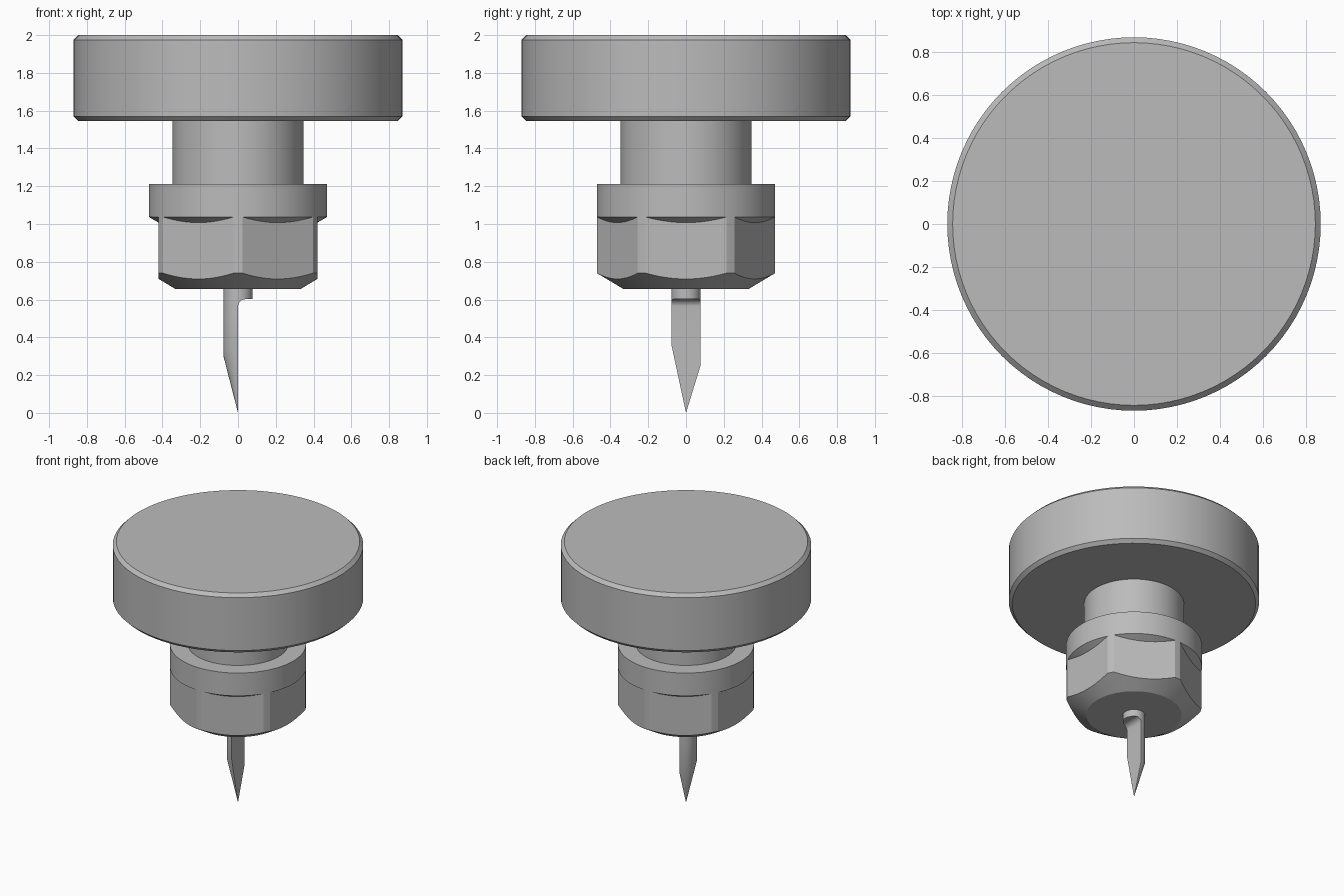
import bpy
import bmesh
from math import cos, sin, pi, acos, radians
from mathutils import Vector

cube = bpy.data.objects.get("Cube")
if cube:
    bpy.data.objects.remove(cube, do_unlink=True)

steel = bpy.data.materials.new("steel_grey")
steel.use_nodes = True
colour = (0.5, 0.5, 0.5, 1)
steel.diffuse_color = colour
steel.node_tree.nodes["Principled BSDF"].inputs["Base Color"].default_value = colour


def loft(rows):
    """Skin a stack of closed sections and cap both ends."""
    bm = bmesh.new()
    rings = [[bm.verts.new(p) for p in row] for row in rows]
    for low, high in zip(rings, rings[1:]):
        n = len(low)
        for i in range(n):
            j = (i + 1) % n
            bm.faces.new((low[i], low[j], high[j], high[i]))
    bm.faces.new(rings[0][::-1])
    bm.faces.new(rings[-1])
    return bm


def turned(profile, segments=96):
    """Turn a (radius, height) profile about the z axis."""
    return loft([[(r * cos(2 * pi * i / segments), r * sin(2 * pi * i / segments), z)
                  for i in range(segments)] for r, z in profile])


def finish(name, bm):
    bmesh.ops.remove_doubles(bm, verts=bm.verts, dist=0.00005)
    bmesh.ops.recalc_face_normals(bm, faces=bm.faces)
    mesh = bpy.data.meshes.new(name)
    bm.to_mesh(mesh)
    bm.free()
    mesh.materials.append(steel)
    mesh.shade_smooth()
    mesh.set_sharp_from_angle(angle=radians(20))
    obj = bpy.data.objects.new(name, mesh)
    bpy.context.collection.objects.link(obj)


# Chamfered disc, neck and collar
finish("disc", turned([(0.845, 1.545), (0.87, 1.57), (0.87, 1.975), (0.845, 2.0)]))
finish("neck", turned([(0.347, 1.2), (0.347, 1.55)]))
finish("collar", turned([(0.4, 0.996), (0.472, 1.037), (0.472, 1.212)]))

# Hexagonal nut: a turned blank with six flats sliced off
nut = turned([(0.33, 0.655), (0.472, 0.74), (0.472, 1.037)])
for k in range(6):
    normal = Vector((cos(k * pi / 3), sin(k * pi / 3), 0))
    cut = bmesh.ops.bisect_plane(
        nut, geom=nut.verts[:] + nut.edges[:] + nut.faces[:], dist=0.00001,
        plane_co=normal * 0.42, plane_no=normal, clear_outer=True)
    edges = [e for e in cut["geom_cut"] if isinstance(e, bmesh.types.BMEdge)]
    bmesh.ops.contextual_create(nut, geom=edges)
finish("hex_nut", nut)

# Cutting bit: round shank, filleted shelf, half-round blade, slanted point
R, STEPS, FILLET, SHELF = 0.077, 40, 0.04, 0.602


def section(limit, z, tilt=0.0, scale=1.0):
    """Circle trimmed at x = limit, optionally tilted along y."""
    start = acos(limit / R)
    angles = [start + (2 * pi - 2 * start) * i / STEPS for i in range(STEPS + 1)]
    return [(R * scale * cos(a), R * scale * sin(a), (z - tilt * sin(a)) * scale)
            for a in angles]


rows = [section(0, 0.305, 0.055, 0.002), section(0, 0.305, 0.055)]
for i in range(9):
    a = i / 8 * pi / 2
    rows.append(section(FILLET * (1 - cos(a)), SHELF - FILLET * (1 - sin(a))))
rows += [section(R * 0.9999, SHELF), section(R * 0.9999, 0.665)]
finish("cutting_bit", loft(rows))
